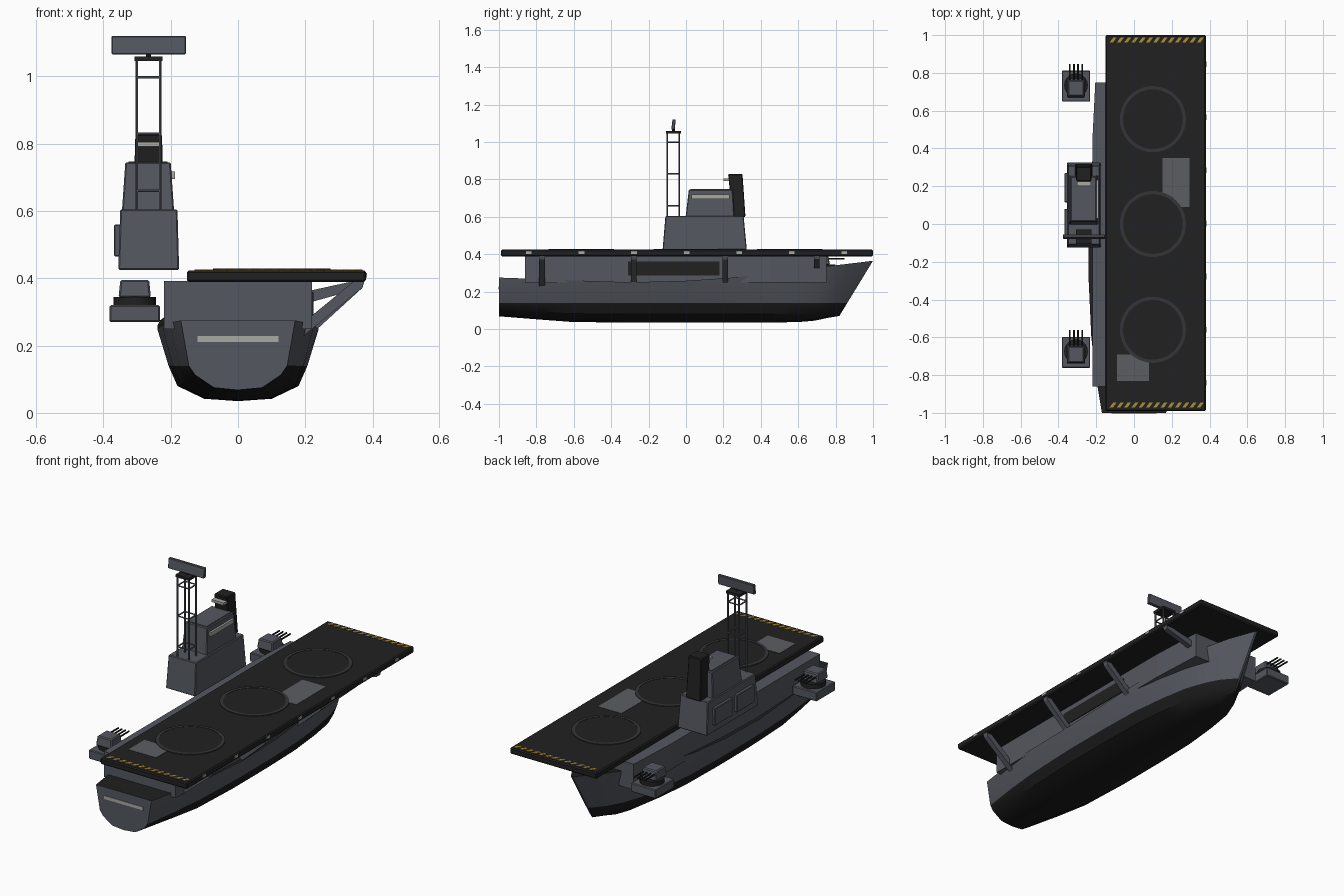
import bpy, bmesh, math
from mathutils import Vector, Matrix

if "Cube" in bpy.data.objects:
    bpy.data.objects.remove(bpy.data.objects["Cube"])


def mat(name, r, g, b):
    m = bpy.data.materials.new(name)
    m.diffuse_color = (r, g, b, 1)
    m.use_nodes = True
    m.node_tree.nodes["Principled BSDF"].inputs["Base Color"].default_value = m.diffuse_color
    return m


GREY = mat("naval grey", 0.088, 0.096, 0.114)
DARK = mat("deck charcoal", 0.015, 0.015, 0.015)
BLACK = mat("bottom black", 0.011, 0.011, 0.012)
RING = mat("marking grey", 0.035, 0.036, 0.038)
LIGHT = mat("pale grey", 0.40, 0.40, 0.37)
YELLOW = mat("hazard yellow", 0.42, 0.27, 0.04)
PANEL = mat("lift grey", 0.105, 0.11, 0.12)


def finish(bm, name, mats, bevel=0.0, smooth=None):
    bmesh.ops.recalc_face_normals(bm, faces=bm.faces[:])
    me = bpy.data.meshes.new(name)
    bm.to_mesh(me)
    bm.free()
    for m in mats:
        me.materials.append(m)
    ob = bpy.data.objects.new(name, me)
    bpy.context.collection.objects.link(ob)
    if smooth:
        me.shade_smooth()
        me.set_sharp_from_angle(angle=math.radians(smooth))
    if bevel:
        b = ob.modifiers.new("bevel", "BEVEL")
        b.width = bevel
        b.segments = 1
    return ob


def prism(name, lower, upper, m, bevel=0.0):
    """Solid between two matching loops of points."""
    bm = bmesh.new()
    a = [bm.verts.new(p) for p in lower]
    b = [bm.verts.new(p) for p in upper]
    n = len(a)
    bm.faces.new(a[::-1])
    bm.faces.new(b)
    for i in range(n):
        j = (i + 1) % n
        bm.faces.new((a[i], a[j], b[j], b[i]))
    return finish(bm, name, [m], bevel)


def rect(x0, x1, y0, y1, z):
    return [(x0, y0, z), (x1, y0, z), (x1, y1, z), (x0, y1, z)]


def box(name, x0, x1, y0, y1, z0, z1, m, bevel=0.0):
    return prism(name, rect(x0, x1, y0, y1, z0), rect(x0, x1, y0, y1, z1), m, bevel)


def rod(name, p, q, r, m, sides=8):
    p, q = Vector(p), Vector(q)
    d = q - p
    bm = bmesh.new()
    t = Matrix.Translation((p + q) / 2) @ d.to_track_quat('Z', 'Y').to_matrix().to_4x4()
    bmesh.ops.create_cone(bm, cap_ends=True, segments=sides, radius1=r, radius2=r,
                          depth=d.length, matrix=t)
    return finish(bm, name, [m], smooth=40)


# Hull lofted through stations: y at sheer, half width, sheer z, keel z, stem rake
stations = [(-1, .17, .275, .068, 0), (-.8, .203, .268, .052, 0), (-.6, .226, .26, .037, 0),
            (-.3, .24, .25, .035, 0), (0, .24, .258, .035, 0), (.25, .232, .275, .035, 0),
            (.45, .205, .295, .035, 0), (.6, .175, .312, .037, 0), (.75, .13, .335, .045, .06),
            (.87, .08, .349, .06, .11), (1, .006, .365, .07, .18)]
bm = bmesh.new()
loops = []
for y, w, zs, zb, rake in stations:
    half = [(.42, zb + .007), (.75, zb + .045), (.86, .14), (1, zs)]
    pts = [(-f * w, z) for f, z in half[::-1]] + [(0, zb)] + [(f * w, z) for f, z in half]
    loops.append([bm.verts.new((x, y - rake * (1 - (z - zb) / (zs - zb)), z)) for x, z in pts])
for a, b in zip(loops, loops[1:]):
    for i in range(len(a)):
        j = (i + 1) % len(a)
        bm.faces.new((a[i], a[j], b[j], b[i]))
bm.faces.new(loops[0])
bm.faces.new(loops[-1][::-1])
bmesh.ops.recalc_face_normals(bm, faces=bm.faces[:])
for f in bm.faces:
    z = f.calc_center_median().z
    if abs(f.normal.y) > .9:
        f.material_index = 0
    elif f.normal.z > .7:
        f.material_index = 2
    elif max(v.co.z for v in f.verts) < .145:
        f.material_index = 1
finish(bm, "hull", [GREY, BLACK, DARK], smooth=35)
box("stern_stripe", -.12, .12, -1.003, -.995, .21, .228, LIGHT)

# Hangar block between hull and flight deck
plan = [(-.22, -.86), (.22, -.86), (.22, .45), (.205, .75), (-.205, .75), (-.22, .45)]
prism("hangar", [(x, y, .25) for x, y in plan], [(x, y, .392) for x, y in plan], GREY)
box("hangar_opening", .215, .224, -.31, .18, .285, .36, DARK)

# Flight deck, lifts, landing circles, edge lights
box("flight_deck", -.152, .38, -.99, 1, .389, .424, DARK, .006)
box("lift_fore", .15, .295, .09, .35, .42, .4255, PANEL)
box("lift_aft", -.09, .08, -.83, -.69, .42, .4255, PANEL)
for cy in (-.56, 0, .555):
    rod("landing_disc", (.1, cy, .42), (.1, cy, .427), .165, DARK, 40)
    bm = bmesh.new()
    ring = []
    for r in (.158, .175):
        for z in (.421, .4285):
            ring.append([bm.verts.new((.1 + r * math.cos(t * math.tau / 40),
                                       cy + r * math.sin(t * math.tau / 40), z)) for t in range(40)])
    for a, b in ((0, 1), (1, 3), (3, 2), (2, 0)):
        for i in range(40):
            j = (i + 1) % 40
            bm.faces.new((ring[a][i], ring[a][j], ring[b][j], ring[b][i]))
    finish(bm, "landing_ring", [RING])
for i in range(7):
    y = -.84 + .281 * i
    box("edge_light", .377, .384, y - .015, y + .015, .402, .416, LIGHT)

# Diagonal hazard stripes at both ends of the deck
for y in (-.972, .96):
    for i in range(13):
        x = -.13 + i * .0385
        s = [(x, y), (x + .018, y), (x + .038, y + .027), (x + .02, y + .027)]
        prism("hazard_stripe", [(a, b, .42) for a, b in s], [(a, b, .426) for a, b in s], YELLOW)

# Struts carrying the deck overhang
for y, x0, z0 in ((-.77, .19, .235), (-.28, .22, .245), (.21, .22, .25), (.70, .13, .315)):
    s = [(x0, z0 - .01), (x0, z0 + .03), (.345, .392), (.376, .392), (.37, .372)]
    prism("deck_strut", [(x, y - .015, z) for x, z in s], [(x, y + .015, z) for x, z in s], GREY)

# Island tower
prism("island_base", rect(-.356, -.175, -.125, .325, .425), rect(-.35, -.18, -.11, .308, .605), GREY, .004)
prism("bridge", rect(-.345, -.19, -.002, .258, .6), rect(-.335, -.2, .015, .25, .745), GREY, .004)
box("bridge_roof", -.325, -.21, .025, .24, .744, .748, GREY)
box("bridge_window", -.205, -.187, .03, .232, .695, .718, LIGHT)
prism("funnel", rect(-.312, -.22, .25, .318, .6), rect(-.305, -.226, .225, .302, .828), DARK, .004)
box("funnel_vent", -.302, -.228, .2, .245, .792, .806, LIGHT)
for y in (-.075, .115):
    box("island_side_panel", -.368, -.345, y, y + .155, .465, .56, GREY, .003)

# Lattice mast with radar
X, Y = (-.301, -.231), (-.1, -.036)
for x in X:
    for y in Y:
        rod("mast_leg", (x, y, .6), (x, y, 1.05), .005, GREY, 6)
for z in (.66, .83, .998):
    for x in X:
        rod("mast_brace", (x, Y[0], z), (x, Y[1], z), .004, GREY, 6)
    for y in Y:
        rod("mast_brace", (X[0], y, z), (X[1], y, z), .004, GREY, 6)
box("mast_platform", -.308, -.224, -.107, -.028, 1.046, 1.06, DARK)
rod("radar_post", (-.266, -.067, 1.05), (-.266, -.067, 1.08), .008, DARK)
prism("radar_antenna", rect(-.376, -.154, -.079, -.06, 1.066), rect(-.376, -.154, -.072, -.055, 1.121), GREY, .003)

# Gun mounts on side platforms
for cy in (-.68, .73):
    box("gun_platform", -.382, -.232, cy - .082, cy + .082, .27, .32, GREY, .004)
    rod("gun_turntable", (-.307, cy + .005, .318), (-.307, cy + .005, .345), .063, DARK, 20)
    prism("gun_house", rect(-.355, -.259, cy - .06, cy + .04, .343),
          rect(-.35, -.264, cy - .052, cy + .03, .395), GREY, .005)
    for i in range(4):
        x = -.34 + i * .022
        rod("gun_barrel", (x, cy + .02, .375), (x, cy + .118, .375), .0045, DARK)
